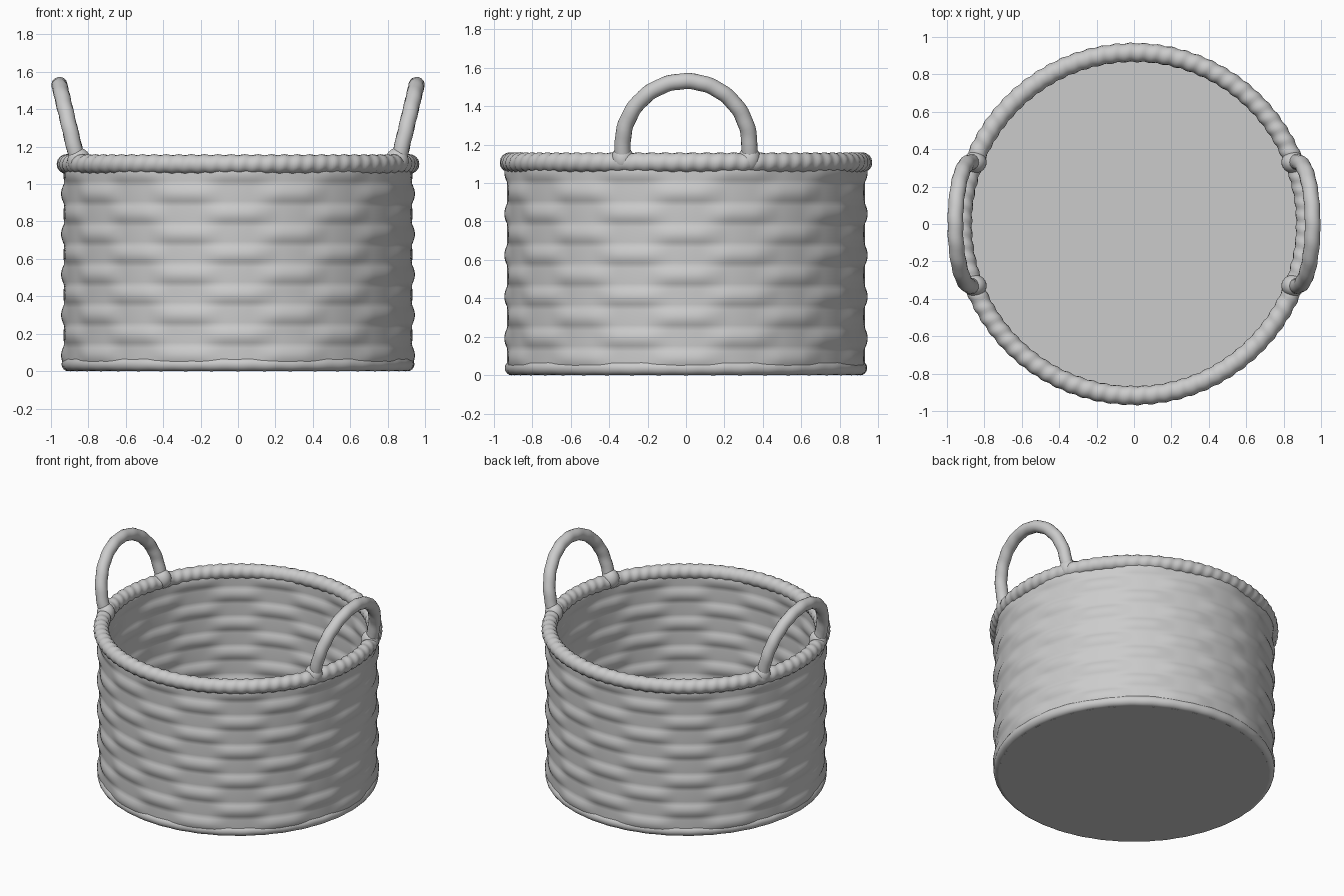
import bpy, bmesh, math
from mathutils import Vector

cube = bpy.data.objects.get("Cube")
if cube:
    bpy.data.objects.remove(cube, do_unlink=True)

wicker = bpy.data.materials.new("grey wicker")
wicker.use_nodes = True
GREY = (0.6, 0.6, 0.6, 1)
wicker.diffuse_color = GREY
wicker.node_tree.nodes["Principled BSDF"].inputs["Base Color"].default_value = GREY


def finish(name, bm, smooth=True):
    bmesh.ops.recalc_face_normals(bm, faces=bm.faces)
    mesh = bpy.data.meshes.new(name)
    bm.to_mesh(mesh)
    bm.free()
    mesh.materials.append(wicker)
    for p in mesh.polygons:
        p.use_smooth = smooth
    obj = bpy.data.objects.new(name, mesh)
    bpy.context.collection.objects.link(obj)
    return obj


def bridge(bm, rings, loop_rings):
    """Join neighbouring closed rings of vertices with quads."""
    n = len(rings[0])
    count = len(rings) if loop_rings else len(rings) - 1
    for i in range(count):
        a, b = rings[i], rings[(i + 1) % len(rings)]
        for j in range(n):
            k = (j + 1) % n
            bm.faces.new((a[j], a[k], b[k], b[j]))


def wrapped_tube(name, path, radius, closed=False, ripple=0.0, sides=16, step=5):
    """Tube along a path, with a spiral ripple like wound cane."""
    bm = bmesh.new()
    rings = []
    n = len(path)
    for i, p in enumerate(path):
        if closed:
            tangent = path[(i + 1) % n] - path[i - 1]
        else:
            tangent = path[min(i + 1, n - 1)] - path[max(i - 1, 0)]
        tangent.normalize()
        outward = Vector((p.x, p.y, 0)) if closed else Vector((1, 0, -0.25))
        u = (outward - tangent * outward.dot(tangent)).normalized()
        v = tangent.cross(u)
        ring = []
        for j in range(sides):
            a = math.tau * j / sides
            r = radius + ripple * math.sin(math.tau * i / step + a)
            ring.append(bm.verts.new(p + (u * math.cos(a) + v * math.sin(a)) * r))
        rings.append(ring)
    bridge(bm, rings, closed)
    if not closed:
        bm.faces.new(rings[0])
        bm.faces.new(rings[-1])
    return finish(name, bm)


def circle(radius, z, count):
    return [Vector((radius * math.cos(math.tau * i / count),
                    radius * math.sin(math.tau * i / count), z)) for i in range(count)]


# Woven wall: strands bulge row by row and pass over and under the stakes
ROWS, STAKES, SEG, LEVELS = 10, 20, 240, 70
BOTTOM, TOP = 0.03, 1.11


def weave(angle, t):
    row = min(int(t * ROWS), ROWS - 1)
    swell = math.sin(math.pi * (t * ROWS - row))
    over = math.cos(STAKES / 2 * angle + math.pi * row)
    over = max(-1, min(1, 1.6 * over))
    return 0.008 * swell + 0.007 * over * swell


bm = bmesh.new()
rings = []
for side in (1, -1):
    levels = range(LEVELS + 1) if side == 1 else range(LEVELS, -1, -1)
    for l in levels:
        t = l / LEVELS
        ring = []
        for s in range(SEG):
            a = math.tau * s / SEG
            r = 0.931 + weave(a, t) if side == 1 else 0.885 - weave(a + math.tau / STAKES, t)
            ring.append(bm.verts.new((r * math.cos(a), r * math.sin(a), BOTTOM + t * (TOP - BOTTOM))))
        rings.append(ring)
bridge(bm, rings, True)
finish("woven_wall", bm)

# Flat floor
bm = bmesh.new()
bmesh.ops.create_cone(bm, cap_ends=True, segments=96, radius1=0.905, radius2=0.905, depth=0.05)
bmesh.ops.translate(bm, verts=bm.verts, vec=(0, 0, 0.025))
finish("floor", bm, smooth=False)

# Base binding and wound rim
wrapped_tube("base_ring", circle(0.906, 0.037, 200), 0.037, closed=True, ripple=0.001)
wrapped_tube("rim", circle(0.917, 1.107, 480), 0.05, closed=True, ripple=0.003, step=6)

# Handles lean outwards, with a lashing at each foot
FOOT_Y, SPRING_Z, FOOT_Z = 0.33, 1.2, 1.11


def lean(z):
    return 0.855 + 0.1 * (z - FOOT_Z) / (SPRING_Z + FOOT_Y - FOOT_Z)


for name, sign in (("left", 1), ("right", -1)):
    outline = [(-FOOT_Y, FOOT_Z + i * 0.03) for i in range(3)]
    outline += [(-FOOT_Y * math.cos(math.pi * i / 48), SPRING_Z + FOOT_Y * math.sin(math.pi * i / 48))
                for i in range(49)]
    outline += [(FOOT_Y, FOOT_Z + i * 0.03) for i in (2, 1, 0)]
    path = [Vector((sign * lean(z), y, z)) for y, z in outline]
    wrapped_tube(name + "_handle", path, 0.042, ripple=0.0015)

    for end, y in (("front", -FOOT_Y), ("back", FOOT_Y)):
        # Lashing wound round the rim
        bm = bmesh.new()
        bmesh.ops.create_uvsphere(bm, u_segments=24, v_segments=16, radius=1)
        for v in bm.verts:
            v.co = Vector((v.co.x * 0.062, v.co.y * 0.058, v.co.z * 0.068))
        bmesh.ops.translate(bm, verts=bm.verts, vec=(sign * 0.85, y, 1.125))
        finish(name + "_" + end + "_lashing", bm)
